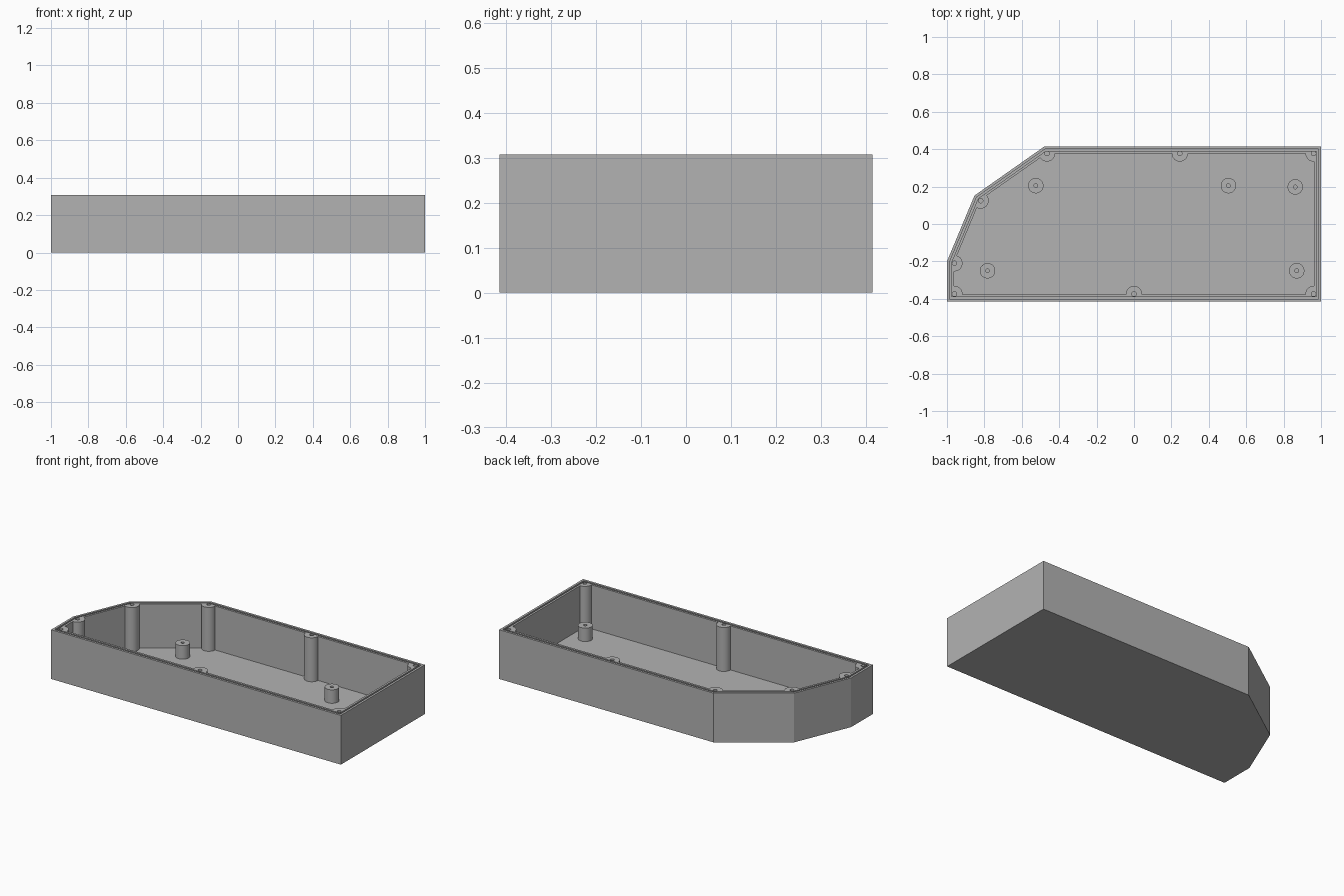
import bpy, bmesh, math
from mathutils import Vector

cube = bpy.data.objects.get("Cube")
if cube:
    bpy.data.objects.remove(cube, do_unlink=True)

HEIGHT, FLOOR, WALL = 0.307, 0.033, 0.037
OUTLINE = [(-1, -0.414), (1, -0.414), (1, 0.414), (-0.48, 0.414), (-0.853, 0.152), (-1, -0.2)]
SCREW_POSTS = [(-0.465, 0.377), (0.245, 0.377), (0.96, 0.377), (-0.82, 0.125),
               (-0.96, -0.21), (-0.96, -0.374), (0, -0.374), (0.96, -0.374)]
STANDOFFS = [(-0.525, 0.205), (0.505, 0.205), (0.862, 0.198), (-0.783, -0.25), (0.87, -0.25)]

grey = bpy.data.materials.new("plastic grey")
grey.use_nodes = True
colour = (0.45, 0.45, 0.45, 1)
grey.diffuse_color = colour
grey.node_tree.nodes["Principled BSDF"].inputs["Base Color"].default_value = colour


def inset(distance):
    """Outline moved inward by a constant distance."""
    points = [Vector(p) for p in OUTLINE]
    result = []
    for i, p in enumerate(points):
        a = (p - points[i - 1]).normalized()
        b = (points[(i + 1) % len(points)] - p).normalized()
        na, nb = Vector((-a.y, a.x)), Vector((-b.y, b.x))
        result.append(p + (na + nb) * distance / (1 + na.dot(nb)))
    return result


def circle(centre, radius, sides):
    return [Vector(centre) + radius * Vector((math.cos(t), math.sin(t)))
            for t in (2 * math.pi * i / sides for i in range(sides))]


def prism(name, profiles, bottom, top):
    """Extrude one or more closed profiles into a single object."""
    bm = bmesh.new()
    for profile in profiles:
        face = bm.faces.new([bm.verts.new((p.x, p.y, bottom)) for p in profile])
        extruded = bmesh.ops.extrude_face_region(bm, geom=[face])
        moved = [g for g in extruded["geom"] if isinstance(g, bmesh.types.BMVert)]
        bmesh.ops.translate(bm, verts=moved, vec=(0, 0, top - bottom))
    bmesh.ops.recalc_face_normals(bm, faces=bm.faces)
    mesh = bpy.data.meshes.new(name)
    bm.to_mesh(mesh)
    bm.free()
    mesh.materials.append(grey)
    obj = bpy.data.objects.new(name, mesh)
    bpy.context.collection.objects.link(obj)
    return obj


def activate(obj):
    bpy.ops.object.select_all(action='DESELECT')
    obj.select_set(True)
    bpy.context.view_layer.objects.active = obj


def subtract(target, cutter):
    activate(target)
    mod = target.modifiers.new("cut", 'BOOLEAN')
    mod.operation, mod.solver, mod.object = 'DIFFERENCE', 'EXACT', cutter
    bpy.ops.object.modifier_apply(modifier=mod.name)
    bpy.data.objects.remove(cutter, do_unlink=True)


# Cavity, with the posts and standoffs left standing inside it
cavity = prism("cavity", [inset(WALL)], FLOOR, HEIGHT + 0.1)
subtract(cavity, prism("screw_posts", [circle(p, 0.043, 48) for p in SCREW_POSTS], FLOOR - 0.01, HEIGHT))
subtract(cavity, prism("standoffs", [circle(p, 0.041, 48) for p in STANDOFFS], FLOOR - 0.01, 0.117))

# Seal groove running round the rim
groove = prism("groove", [inset(0.014)], HEIGHT - 0.012, HEIGHT + 0.1)
subtract(groove, prism("groove_core", [inset(0.024)], HEIGHT - 0.1, HEIGHT + 0.2))

# Enclosure body
body = prism("enclosure_base", [OUTLINE and inset(0)], 0, HEIGHT)
subtract(body, cavity)
subtract(body, groove)

# Screw holes
subtract(body, prism("post_holes", [circle(p, 0.012, 24) for p in SCREW_POSTS], HEIGHT - 0.12, HEIGHT + 0.1))
subtract(body, prism("standoff_holes", [circle(p, 0.01, 24) for p in STANDOFFS], FLOOR + 0.02, HEIGHT))

activate(body)
bpy.ops.object.shade_smooth_by_angle(angle=math.radians(18))
